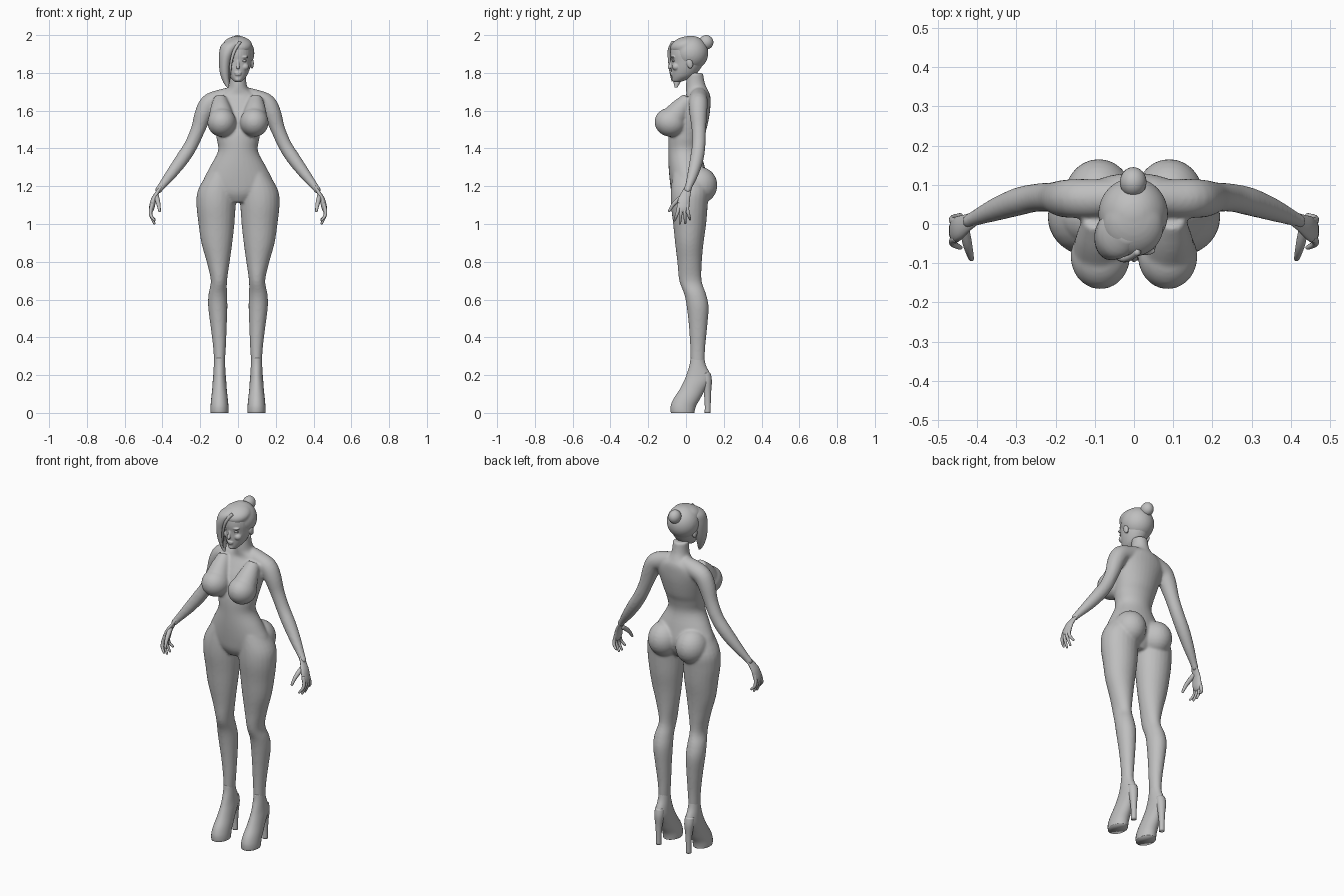
import bpy, bmesh, math
from mathutils import Vector, Matrix

grey = bpy.data.materials.new("plain grey")
grey.diffuse_color = (0.52, 0.52, 0.52, 1)


def spline(pts, steps=4):
    """Smooth interpolation through rows of numbers."""
    out = []
    for i in range(len(pts) - 1):
        a, b = pts[max(i - 1, 0)], pts[i]
        c, d = pts[i + 1], pts[min(i + 2, len(pts) - 1)]
        for s in range(steps):
            t = s / steps
            out.append([0.5 * (2 * q + (r - p) * t + (2 * p - 5 * q + 4 * r - w) * t * t
                               + (3 * q - p - 3 * r + w) * t ** 3)
                        for p, q, r, w in zip(a, b, c, d)])
    return out + [list(pts[-1])]


def skin(bm, rings, n=24):
    """Closed skin over rings of (centre, u axis, v axis)."""
    loops = [[bm.verts.new(c + u * math.cos(k * math.tau / n) + v * math.sin(k * math.tau / n))
              for k in range(n)] for c, u, v in rings]
    for a, b in zip(loops, loops[1:]):
        for k in range(n):
            bm.faces.new((a[k], a[(k + 1) % n], b[(k + 1) % n], b[k]))
    bm.faces.new(loops[0])
    bm.faces.new(loops[-1])


def slices(bm, rows, n=24, steps=4):
    """Horizontal ellipses: z, centre x, half width, front y, back y."""
    skin(bm, [(Vector((cx, (y0 + y1) / 2, z)), Vector((rx, 0, 0)), Vector((0, (y1 - y0) / 2, 0)))
              for z, cx, rx, y0, y1 in spline(rows, steps)], n)


def tube(bm, rows, n=20, steps=4, flat=1.0):
    """Round tube through x, y, z, radius, with rounded far end."""
    rows = spline(rows, steps)
    pts = [Vector(r[:3]) for r in rows]
    rings = []
    for i, p in enumerate(pts):
        t = (pts[min(i + 1, len(pts) - 1)] - pts[max(i - 1, 0)]).normalized()
        v = (Vector((0, 1, 0)) - t * t.y).normalized()
        r = rows[i][3]
        rings.append((p, v.cross(t) * r * flat, v * r))
    c, u, v = rings[-1]
    for a in (0.5, 1.0, 1.4):
        rings.append((c + t * rows[-1][3] * math.sin(a), u * math.cos(a), v * math.cos(a)))
    skin(bm, rings, n)


def ball(bm, centre, radii, tilt=0.0, seg=28):
    m = Matrix.Translation(centre) @ Matrix.Rotation(tilt, 4, 'X') @ Matrix.Diagonal((*radii, 1))
    bmesh.ops.create_uvsphere(bm, u_segments=seg, v_segments=seg // 2, radius=1, matrix=m)


def finish(name, bm, mirror=False, voxel=0, smooth=0):
    if mirror:
        new = bmesh.ops.duplicate(bm, geom=bm.verts[:] + bm.edges[:] + bm.faces[:])["geom"]
        for v in new:
            if isinstance(v, bmesh.types.BMVert):
                v.co.x = -v.co.x
    bmesh.ops.recalc_face_normals(bm, faces=bm.faces[:])
    mesh = bpy.data.meshes.new(name)
    for f in bm.faces:
        f.smooth = True
    bm.to_mesh(mesh)
    bm.free()
    mesh.materials.append(grey)
    ob = bpy.data.objects.new(name, mesh)
    bpy.context.collection.objects.link(ob)
    if voxel:
        r = ob.modifiers.new("blend", 'REMESH')
        r.mode, r.voxel_size, r.use_smooth_shade = 'VOXEL', voxel, True
    if smooth:
        s = ob.modifiers.new("soften", 'SMOOTH')
        s.factor, s.iterations = 0.5, smooth
    return ob


# Body: limbs and side masses are mirrored, the trunk is symmetric
bm = bmesh.new()
slices(bm, [(1.80, 0, .043, .005, .09), (1.745, 0, .045, .0, .10), (1.71, 0, .06, .0, .115),
            (1.68, 0, .115, .0, .128), (1.64, 0, .15, -.025, .13), (1.58, 0, .14, -.06, .125),
            (1.50, 0, .122, -.085, .108), (1.45, 0, .113, -.093, .09), (1.385, 0, .106, -.094, .08),
            (1.30, 0, .150, -.092, .100), (1.22, 0, .185, -.085, .115), (1.16, 0, .15, -.075, .10),
            (1.115, 0, .07, -.05, .07)], 32)
# Legs
slices(bm, [(1.27, .09, .07, -.07, .10), (1.18, .110, .102, -.08, .12), (1.10, .116, .104, -.08, .115),
            (1.0, .114, .095, -.068, .107), (.9, .112, .082, -.058, .093), (.8, .105, .061, -.046, .084),
            (.7, .101, .043, -.036, .083), (.63, .107, .049, -.010, .106), (.56, .107, .051, .004, .12),
            (.45, .102, .042, .016, .112), (.35, .098, .034, .022, .102), (.26, .098, .028, .024, .098)])
# Buttocks and bust
ball(bm, (.090, .070, 1.205), (.088, .096, .098))
ball(bm, (.086, -.083, 1.538), (.076, .084, .076), -.2)
tube(bm, [(.095, .015, 1.665, .035), (.092, -.03, 1.61, .055), (.088, -.065, 1.56, .068)])
# Shoulders and arms
tube(bm, [(.04, .07, 1.68, .045), (.10, .065, 1.660, .050), (.152, .065, 1.638, .050),
          (.182, .065, 1.585, .047), (.212, .068, 1.50, .038), (.25, .067, 1.415, .036),
          (.295, .057, 1.345, .036), (.35, .038, 1.27, .030), (.405, .015, 1.20, .020),
          (.42, .008, 1.18, .019)])
finish("body", bm, True, .0065, 8)

# Hands: palm, four fingers and thumb
bm = bmesh.new()
tube(bm, [(.402, .016, 1.205, .018), (.425, .003, 1.17, .023), (.446, -.010, 1.13, .031),
          (.456, -.016, 1.09, .033)], flat=.45)
for k, (tip, y) in enumerate([(1.025, .022), (1.005, -.004), (1.003, -.032), (1.02, -.060)]):
    b = .008 - .0165 * k
    tube(bm, [(.453, b * .9, 1.11, .009), (.462, b, 1.075, .0095), (.461, (b + y) / 2, 1.045, .0085),
              (.443, y, tip, .006)], 10, 3)
tube(bm, [(.432, -.012, 1.15, .012), (.426, -.045, 1.125, .0125), (.420, -.070, 1.10, .010),
          (.415, -.088, 1.07, .007)], 12, 3)
finish("hands", bm, True)

# Shoes: slanted upper with platform sole, and a slim heel
bm = bmesh.new()
slices(bm, [(.29, .098, .028, .024, .097), (.25, .098, .030, .018, .106), (.20, .098, .033, .002, .130),
            (.165, .098, .036, -.012, .128), (.12, .098, .039, -.036, .100), (.075, .098, .044, -.066, .075),
            (.04, .098, .047, -.080, .055), (.015, .098, .048, -.082, .047), (0, .098, .047, -.080, .045)])
slices(bm, [(.21, .098, .026, .075, .130), (.17, .098, .027, .085, .137), (.11, .098, .019, .094, .133),
            (.05, .098, .015, .099, .131), (0, .098, .015, .099, .130)], 16)
finish("high_heeled_shoes", bm, True)

# Head with jaw, nose, lips, brow, cheeks and ears
bm = bmesh.new()
slices(bm, [(1.752, .0, .016, -.064, -.030), (1.762, .0, .028, -.072, .0), (1.785, .0, .047, -.075, .045),
            (1.82, .0, .062, -.078, .075), (1.86, .0, .071, -.079, .095), (1.90, .0, .075, -.083, .10),
            (1.94, .0, .069, -.075, .095), (1.965, .0, .045, -.04, .07)], 32)
tube(bm, [(0, -.072, 1.872, .007), (0, -.082, 1.845, .008), (0, -.088, 1.829, .010)], 12)
ball(bm, (0, -.075, 1.800), (.020, .009, .006), seg=16)
ball(bm, (0, -.074, 1.791), (.017, .009, .006), seg=16)
ball(bm, (0, -.062, 1.766), (.018, .014, .013), seg=16)
for s in (-1, 1):
    ball(bm, (s * .030, -.068, 1.884), (.026, .012, .007), seg=16)
    ball(bm, (s * .036, -.052, 1.832), (.022, .022, .020), seg=16)
    ball(bm, (s * .074, .020, 1.850), (.010, .017, .028), .2, 16)
finish("head", bm, voxel=.0035, smooth=3)

# Eyes
bm = bmesh.new()
for s in (-1, 1):
    ball(bm, (s * .030, -.064, 1.864), (.016, .011, .007), seg=16)
finish("eyes", bm)

# Swept hair cap and bun
bm = bmesh.new()
ball(bm, (-.002, .026, 1.905), (.089, .092, .092), -.25, 36)
ball(bm, (-.002, -.005, 1.945), (.078, .080, .047), .25, 32)
finish("hair_cap", bm, voxel=.006, smooth=6)
bm = bmesh.new()
ball(bm, (-.002, .107, 1.962), (.034, .038, .038), .5)
ball(bm, (-.002, .085, 1.945), (.026, .03, .03))
finish("hair_bun", bm)

# Long side fringe
bm = bmesh.new()
slices(bm, [(1.722, -.052, .005, -.060, -.046), (1.75, -.062, .016, -.066, -.030),
            (1.80, -.070, .026, -.078, -.008), (1.86, -.068, .033, -.088, .015),
            (1.91, -.055, .044, -.092, .03), (1.95, -.035, .052, -.082, .04),
            (1.98, -.010, .034, -.045, .04)], 28)
finish("side_fringe", bm)
# Thin loose strand beside the fringe
bm = bmesh.new()
tube(bm, [(.012, -.070, 1.965, .008), (-.018, -.088, 1.92, .009), (-.036, -.088, 1.86, .007),
          (-.042, -.082, 1.80, .005), (-.044, -.074, 1.755, .002)], 10)
finish("loose_strand", bm)
